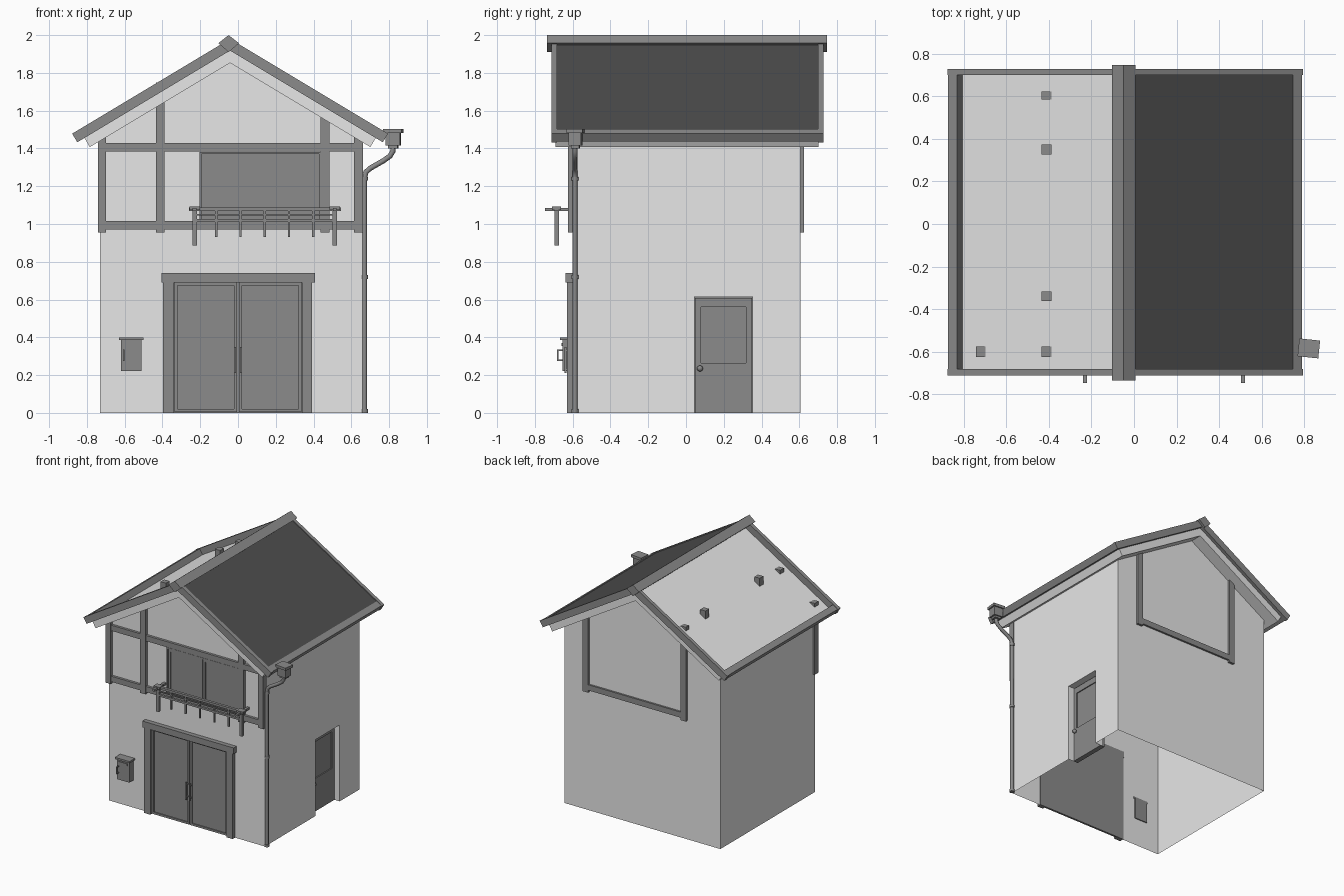
import bpy, bmesh, math
from mathutils import Vector, Matrix

if "Cube" in bpy.data.objects:
    bpy.data.objects.remove(bpy.data.objects["Cube"])


def material(name, v):
    m = bpy.data.materials.new(name)
    m.diffuse_color = (v, v, v, 1)
    m.use_nodes = True
    m.node_tree.nodes["Principled BSDF"].inputs["Base Color"].default_value = m.diffuse_color
    return m


WALL = material("pale_plaster", 0.8)
WOOD = material("mid_grey_trim", 0.26)
ROOF = material("charcoal_roof", 0.075)


def finish(name, bm, mat, recalc=True):
    if recalc:
        bmesh.ops.recalc_face_normals(bm, faces=bm.faces[:])
    me = bpy.data.meshes.new(name)
    bm.to_mesh(me)
    bm.free()
    me.materials.append(mat)
    ob = bpy.data.objects.new(name, me)
    bpy.context.collection.objects.link(ob)
    return ob


def boxes(name, mat, items):
    """One object made of boxes, each given as (x0, x1, y0, y1, z0, z1)."""
    bm = bmesh.new()
    for x0, x1, y0, y1, z0, z1 in items:
        m = Matrix.Translation(((x0 + x1) / 2, (y0 + y1) / 2, (z0 + z1) / 2))
        m = m @ Matrix.Diagonal((x1 - x0, y1 - y0, z1 - z0, 1))
        bmesh.ops.create_cube(bm, size=1, matrix=m)
    return finish(name, bm, mat)


def extrude_y(name, mat, pts, y0, y1):
    """Extrude an x-z profile along y."""
    bm = bmesh.new()
    a = [bm.verts.new((x, y0, z)) for x, z in pts]
    b = [bm.verts.new((x, y1, z)) for x, z in pts]
    bm.faces.new(a)
    bm.faces.new(b[::-1])
    n = len(pts)
    for i in range(n):
        bm.faces.new((a[i], a[(i + 1) % n], b[(i + 1) % n], b[i]))
    return finish(name, bm, mat)


def frame(x0, x1, z0, z1, w, y0, y1):
    """Four bars around an opening in the x-z plane."""
    return [(x0, x0 + w, y0, y1, z0, z1), (x1 - w, x1, y0, y1, z0, z1),
            (x0 + w, x1 - w, y0, y1, z1 - w, z1), (x0 + w, x1 - w, y0, y1, z0, z0 + w)]


CX, SL = -0.042, 0.6          # ridge position and roof slope
L, R, F, B = -0.73, 0.66, -0.6, 0.605


# House shell, open underneath, with a recess for the side door
def shell():
    bm = bmesh.new()
    def face(pts):
        bm.faces.new([bm.verts.new(p) for p in pts])
    zl, zr, zp = 1.45, 1.44, 1.865
    for y in (F, B):
        face([(L, y, 0), (R, y, 0), (R, y, zr), (CX, y, zp), (L, y, zl)])
    face([(L, F, 0), (L, B, 0), (L, B, zl), (L, F, zl)])
    d = [(0.045, 0), (0.045, 0.615), (0.352, 0.615), (0.352, 0)]
    face([(R, F, 0)] + [(R, y, z) for y, z in d] + [(R, B, 0), (R, B, zr), (R, F, zr)])
    for (ya, za), (yb, zb) in zip(d, d[1:]):
        face([(R, ya, za), (R, yb, zb), (R - 0.06, yb, zb), (R - 0.06, ya, za)])
    bmesh.ops.remove_doubles(bm, verts=bm.verts[:], dist=1e-5)
    bmesh.ops.recalc_face_normals(bm, faces=bm.faces[:])
    for f in bm.faces:                       # large walls must face outwards
        if f.calc_area() > 0.5 and f.normal.dot(f.calc_center_median() - Vector((0, 0, 0.8))) < 0:
            f.normal_flip()
    finish("house_walls", bm, WALL, False)


shell()


# Roof: sloped strips with square-cut lower ends
def slope(name, mat, s, d0, d1, zt, zb, y0, y1):
    k = 0.44 * (zt - zb)
    e0 = d0 - k if d0 > 0.1 else d0
    pts = [(CX + s * d, z - SL * d) for d, z in ((d0, zt), (d1, zt), (d1 - k, zb), (e0, zb))]
    extrude_y(name, mat, pts, y0, y1)


for side, s in (("left", -1), ("right", 1)):
    slope(side + "_roof_deck", WALL, s, 0, 0.772, 1.92, 1.853, -0.692, 0.702)
    slope(side + "_front_barge_board", WOOD, s, 0, 0.836, 1.98, 1.918, -0.713, -0.683)
    slope(side + "_back_barge_board", WOOD, s, 0, 0.836, 1.98, 1.918, 0.7, 0.728)
    slope(side + "_eave_beam", WOOD, s, 0.79, 0.832, 1.978, 1.92, -0.69, 0.71)
slope("right_roof_covering", ROOF, 1, 0.02, 0.795, 1.972, 1.93, -0.684, 0.701)
extrude_y("ridge_beam", WOOD, [(CX - 0.008, 2.0), (CX - 0.062, 1.957), (CX - 0.008, 1.91),
                               (CX + 0.048, 1.957)], -0.735, 0.747)

# Timber framing on the front and back gables
fy0, fy1 = -0.625, -0.577
boxes("front_timber_posts", WOOD, [
    (-0.742, -0.698, fy0, fy1, 0.955, 1.53), (-0.435, -0.388, fy0, fy1, 0.955, 1.715),
    (0.438, 0.485, fy0, fy1, 0.955, 1.57), (0.615, 0.662, fy0, fy1, 0.955, 1.46)])
boxes("front_timber_beams", WOOD, [(-0.7, 0.64, -0.62, -0.585, z, z + 0.045) for z in (0.972, 1.383)])
boxes("back_timber_frame", WOOD, [
    (-0.435, -0.388, 0.585, 0.624, 0.955, 1.715), (0.438, 0.485, 0.585, 0.624, 0.955, 1.57),
    (-0.4, 0.45, 0.59, 0.62, 0.972, 1.017)])
boxes("roof_post_ends", WOOD, [(-0.435, -0.388, y - 0.023, y + 0.023, 1.6, 1.75) for y in (0.35, -0.34)])

# Upper window with two sashes
boxes("window_panes", WOOD, [(-0.2, 0.43, -0.606, -0.59, 1.015, 1.375)])
boxes("window_frames", WOOD, frame(-0.205, 0.44, 1.01, 1.382, 0.012, -0.62, -0.598)
      + frame(-0.19, 0.115, 1.02, 1.368, 0.018, -0.613, -0.598)
      + frame(0.119, 0.425, 1.02, 1.368, 0.018, -0.613, -0.598))

# Balcony railing
rails = [(-0.26, 0.545, -0.697, -0.675, 1.07, 1.088), (-0.23, 0.51, -0.695, -0.677, 1.01, 1.026),
         (-0.23, 0.51, -0.692, -0.68, 1.044, 1.052)]
for x in (-0.23, 0.512):
    rails += [(x - 0.012, x + 0.012, -0.697, -0.673, 0.885, 1.085),
              (x - 0.01, x + 0.01, -0.747, -0.6, 1.068, 1.085),
              (x - 0.028, x + 0.028, -0.71, -0.662, 1.075, 1.092)]
rails += [(x - 0.006, x + 0.006, -0.692, -0.68, 0.93, 1.075)
          for x in [-0.115 + 0.1285 * i for i in range(5)]]
boxes("balcony_railing", WOOD, rails)

# Front double door
boxes("front_door_frame", WOOD, [
    (-0.397, -0.34, -0.63, -0.595, 0, 0.69), (0.34, 0.393, -0.63, -0.595, 0, 0.69),
    (-0.405, 0.407, -0.637, -0.595, 0.69, 0.74)])
boxes("front_door_panels", WOOD, [(-0.34, 0.34, -0.606, -0.594, 0, 0.69)])
boxes("front_door_stiles", WOOD, frame(-0.337, -0.005, 0.004, 0.69, 0.016, -0.615, -0.6)
      + frame(0.005, 0.337, 0.004, 0.69, 0.016, -0.615, -0.6))
handles = []
for x in (-0.016, 0.016):
    handles += [(x - 0.005, x + 0.005, -0.642, -0.632, 0.21, 0.35)]
    handles += [(x - 0.004, x + 0.004, -0.634, -0.6, z, z + 0.01) for z in (0.225, 0.325)]
boxes("front_door_handles", WOOD, handles)

# Side door set into its recess
xd = R - 0.055
boxes("side_door", WOOD, [(xd - 0.03, xd, 0.045, 0.352, 0, 0.61)])
boxes("side_door_panel_trim", WOOD, [
    (xd, xd + 0.008, 0.047, 0.08, 0, 0.608), (xd, xd + 0.008, 0.318, 0.35, 0, 0.608),
    (xd, xd + 0.008, 0.08, 0.318, 0.56, 0.608), (xd, xd + 0.008, 0.08, 0.318, 0, 0.265)])
bm = bmesh.new()
bmesh.ops.create_uvsphere(bm, u_segments=12, v_segments=8, radius=0.016,
                          matrix=Matrix.Translation((xd + 0.024, 0.074, 0.235)))
finish("side_door_knob", bm, WOOD)

# Wall letter box
boxes("letter_box", WOOD, [
    (-0.62, -0.51, -0.655, -0.592, 0.222, 0.388), (-0.63, -0.5, -0.668, -0.595, 0.385, 0.4),
    (-0.605, -0.525, -0.66, -0.65, 0.355, 0.37),
    (-0.609, -0.602, -0.682, -0.674, 0.275, 0.335), (-0.609, -0.602, -0.676, -0.65, 0.275, 0.283),
    (-0.609, -0.602, -0.676, -0.65, 0.327, 0.335)])

# Downpipe with hopper head and collars
hopper = boxes("hopper_head", WOOD, [(-0.038, 0.038, -0.032, 0.032, 1.415, 1.485),
                                     (-0.049, 0.049, -0.042, 0.042, 1.482, 1.503),
                                     (-0.025, 0.025, -0.022, 0.022, 1.4, 1.42)])
hopper.location = (0.822, -0.585, 0)
hopper.rotation_euler = (0, 0, math.radians(-6))

cu = bpy.data.curves.new("downpipe", 'CURVE')
cu.dimensions = '3D'
cu.bevel_depth = 0.014
cu.bevel_resolution = 2
cu.use_fill_caps = True
path = [(0.822, 1.41), (0.82, 1.385), (0.805, 1.36), (0.77, 1.335), (0.7, 1.295),
        (0.677, 1.275), (0.67, 1.245), (0.67, 0)]
sp = cu.splines.new('POLY')
sp.points.add(len(path) - 1)
for p, (x, z) in zip(sp.points, path):
    p.co = (x, -0.588, z, 1)
cu.materials.append(WOOD)
bpy.context.collection.objects.link(bpy.data.objects.new("downpipe", cu))

bm = bmesh.new()
for z in (1.24, 0.72, 0.01):
    bmesh.ops.create_cone(bm, cap_ends=True, segments=12, radius1=0.019, radius2=0.019, depth=0.02,
                          matrix=Matrix.Translation((0.67, -0.588, z)))
finish("downpipe_collars", bm, WOOD)
